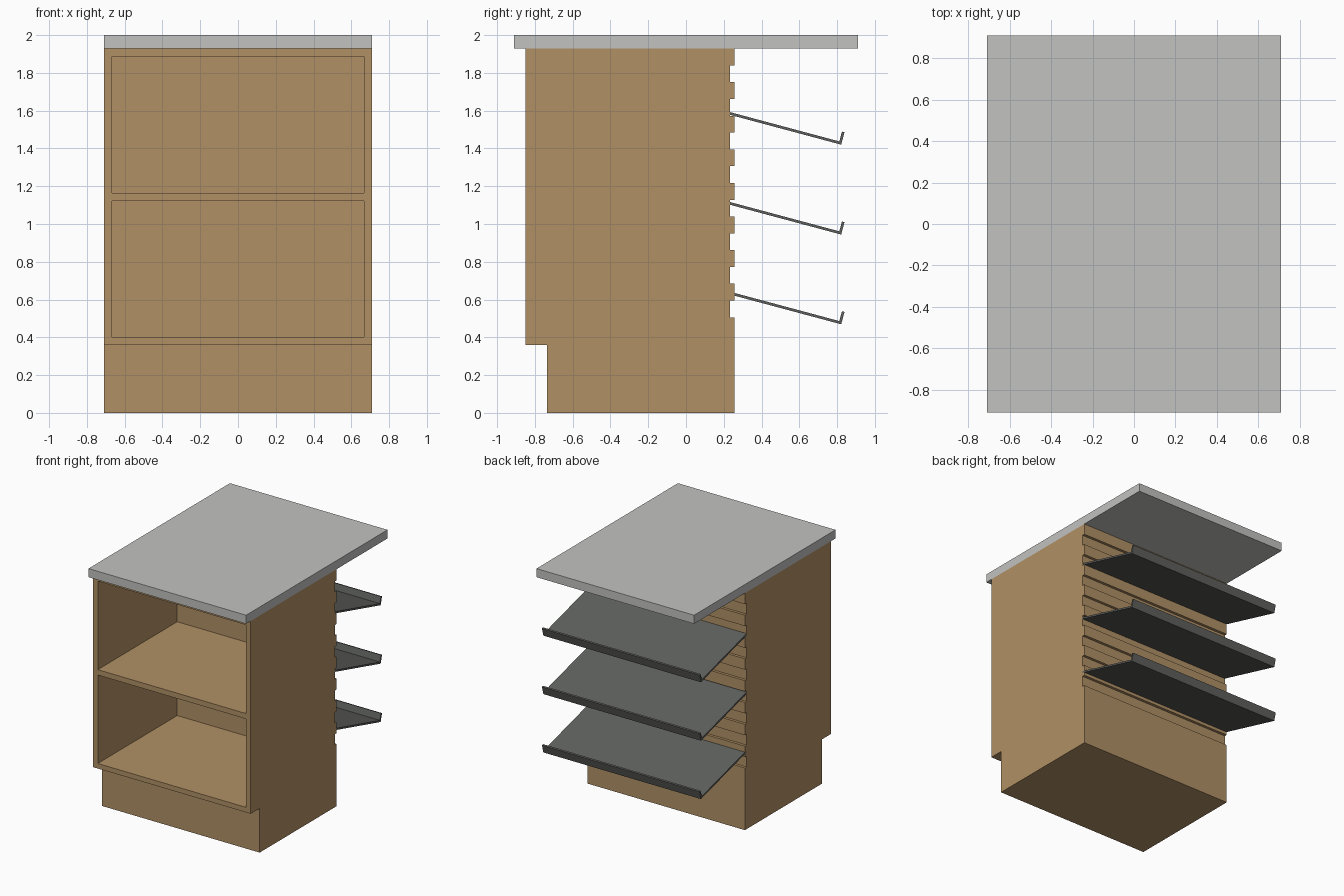
import bpy, bmesh, math

if "Cube" in bpy.data.objects:
    bpy.data.objects.remove(bpy.data.objects["Cube"])

HALF_W = 0.71


def material(name, rgb):
    m = bpy.data.materials.new(name)
    m.diffuse_color = (*rgb, 1)
    m.use_nodes = True
    m.node_tree.nodes["Principled BSDF"].inputs["Base Color"].default_value = m.diffuse_color
    return m


WOOD = material("light wood", (0.44, 0.28, 0.13))
STONE = material("pale grey top", (0.54, 0.54, 0.53))
METAL = material("dark grey metal", (0.115, 0.12, 0.112))


def extrude_x(name, profile, half, mat):
    """Extrude a (y, z) outline across the width."""
    bm = bmesh.new()
    face = bm.faces.new([bm.verts.new((-half, y, z)) for y, z in profile])
    out = bmesh.ops.extrude_face_region(bm, geom=[face])
    verts = [v for v in out["geom"] if isinstance(v, bmesh.types.BMVert)]
    bmesh.ops.translate(bm, verts=verts, vec=(2 * half, 0, 0))
    bmesh.ops.recalc_face_normals(bm, faces=bm.faces[:])
    me = bpy.data.meshes.new(name)
    bm.to_mesh(me)
    bm.free()
    me.materials.append(mat)
    ob = bpy.data.objects.new(name, me)
    bpy.context.collection.objects.link(ob)
    return ob


def box(name, half, y0, y1, z0, z1, mat):
    return extrude_x(name, [(y0, z0), (y1, z0), (y1, z1), (y0, z1)], half, mat)


# Countertop overhanging at the back
box("countertop", HALF_W, -0.91, 0.91, 1.93, 2.0, STONE)

# Cabinet body: toe kick at the front, slotted wall at the back
outline = [(-0.735, 0.36), (-0.735, 0), (0.256, 0)]
SLOT = 0.0889
for i in range(8):
    z = 0.506 + 2 * i * SLOT
    outline += [(0.256, z), (0.234, z), (0.234, z + SLOT), (0.256, z + SLOT)]
outline += [(0.256, 1.93), (-0.85, 1.93), (-0.85, 0.36)]
body = extrude_x("cabinet_body", outline, HALF_W, WOOD)

# Open front compartment
cutter = box("compartment_cutter", 0.668, -1.0, 0.172, 0.401, 1.886, WOOD)
cutter.hide_render = True
mod = body.modifiers.new("compartment", "BOOLEAN")
mod.operation = 'DIFFERENCE'
mod.solver = 'EXACT'
mod.object = cutter
bpy.context.view_layer.objects.active = body
bpy.ops.object.modifier_apply(modifier=mod.name)
bpy.data.objects.remove(cutter)

# Inner shelf
box("inner_shelf", 0.668, -0.85, 0.172, 1.121, 1.165, WOOD)

# Sloping display shelves with a raised lip, drawn flat then tilted 15 degrees
T, LENGTH, LIP = 0.014, 0.612, 0.068
flat = [(0, 0), (0, -T), (LENGTH, -T), (LENGTH, LIP - T),
        (LENGTH - T, LIP - T), (LENGTH - T, 0)]
c, s = math.cos(math.radians(-15)), math.sin(math.radians(-15))
for i, z in enumerate((0.641, 1.116, 1.592)):
    tilted = [(0.234 + u * c - v * s, z + u * s + v * c) for u, v in flat]
    extrude_x(f"display_shelf_{i + 1}", tilted, HALF_W, METAL)
